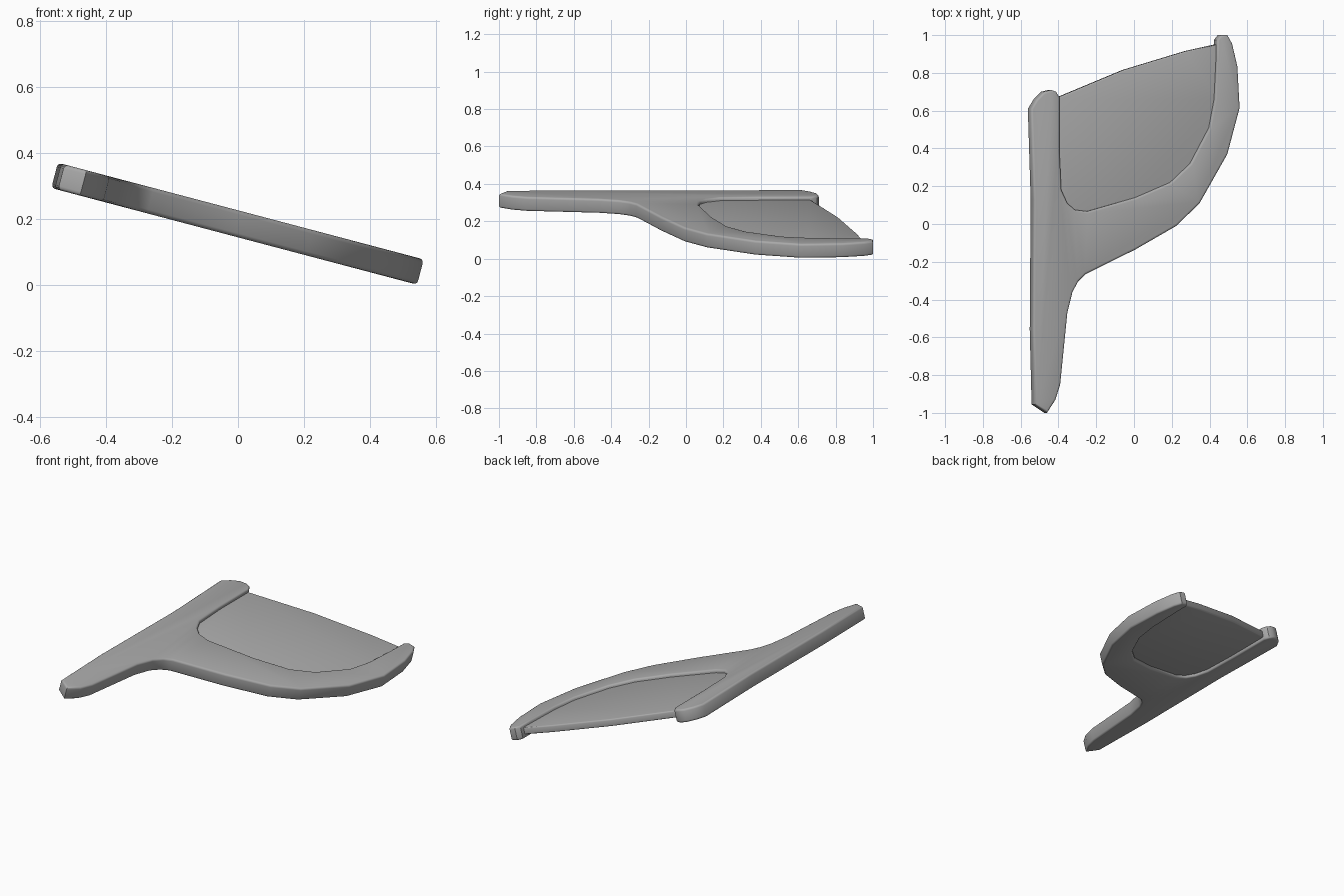
import bpy
import bmesh
import math

TILT = math.radians(14.8)
THICKNESS = 0.079
MID_HEIGHT = 0.186

default_cube = bpy.data.objects.get("Cube")
if default_cube:
    bpy.data.objects.remove(default_cube, do_unlink=True)


def make_material(name, value):
    material = bpy.data.materials.new(name)
    material.use_nodes = True
    colour = (value, value, value, 1)
    material.diffuse_color = colour
    shader = material.node_tree.nodes["Principled BSDF"]
    shader.inputs["Base Color"].default_value = colour
    shader.inputs["Roughness"].default_value = 0.6
    return material


def make_plate(name, outline, thickness, rounding, material):
    """Extrude a plan outline, round its rims and tilt it sideways."""
    bm = bmesh.new()
    verts = [bm.verts.new((x / math.cos(TILT), y, -thickness / 2)) for x, y in outline]
    base = bm.faces.new(verts)
    result = bmesh.ops.extrude_face_region(bm, geom=[base], use_keep_orig=True)
    top = [v for v in result["geom"] if isinstance(v, bmesh.types.BMVert)]
    bmesh.ops.translate(bm, verts=top, vec=(0, 0, thickness))
    bmesh.ops.recalc_face_normals(bm, faces=bm.faces)

    # Round only the upper and lower rims
    rims = [e for e in bm.edges if abs(e.verts[0].co.z - e.verts[1].co.z) < thickness / 2]
    bmesh.ops.bevel(bm, geom=rims, offset=rounding, segments=3, profile=0.5,
                    affect="EDGES", clamp_overlap=True)
    mesh = bpy.data.meshes.new(name)
    bm.to_mesh(mesh)
    bm.free()
    mesh.materials.append(material)

    plate = bpy.data.objects.new(name, mesh)
    bpy.context.collection.objects.link(plate)
    plate.rotation_euler.y = TILT
    plate.location.z = MID_HEIGHT
    bpy.ops.object.select_all(action="DESELECT")
    plate.select_set(True)
    bpy.context.view_layer.objects.active = plate
    bpy.ops.object.shade_smooth_by_angle(angle=math.radians(35))
    return plate


grey = make_material("plain grey", 0.4)

# Frame outline: short prong, inner bay, long prong, outer curve, handle
short_prong = [(-.555, .61), (-.525, .66), (-.485, .7), (-.445, .71), (-.42, .7), (-.402, .67)]
inner_bay = [(-.402, .39), (-.392, .18), (-.36, .11), (-.32, .075), (-.255, .067),
             (0, .14), (.185, .22), (.29, .32), (.39, .51), (.418, .66), (.428, .87)]
long_prong = [(.43, .975), (.45, 1), (.487, 1), (.512, .955), (.54, .835), (.552, .615)]
outer_curve = [(.487, .37), (.34, .11), (.217, -.01), (0, -.135), (-.265, -.266),
               (-.302, -.303), (-.333, -.36), (-.36, -.47)]
handle = [(-.398, -.85), (-.423, -.93), (-.468, -1), (-.535, -.955), (-.545, -.56), (-.54, .13)]
make_plate("frame", short_prong + inner_bay + long_prong + outer_curve + handle,
           THICKNESS, 0.012, grey)

# Thin panel set into the bay, its hidden edges tucked inside the frame
panel_back = [(.45, .955), (.27, .915), (-.06, .815), (-.42, .665)]
panel_front = [(-.42, .15), (-.34, .05), (-.25, .03), (0, .1), (.21, .19),
               (.33, .31), (.42, .5), (.45, .66)]
make_plate("inset_panel", panel_back + panel_front, 0.042, 0.008, grey)
